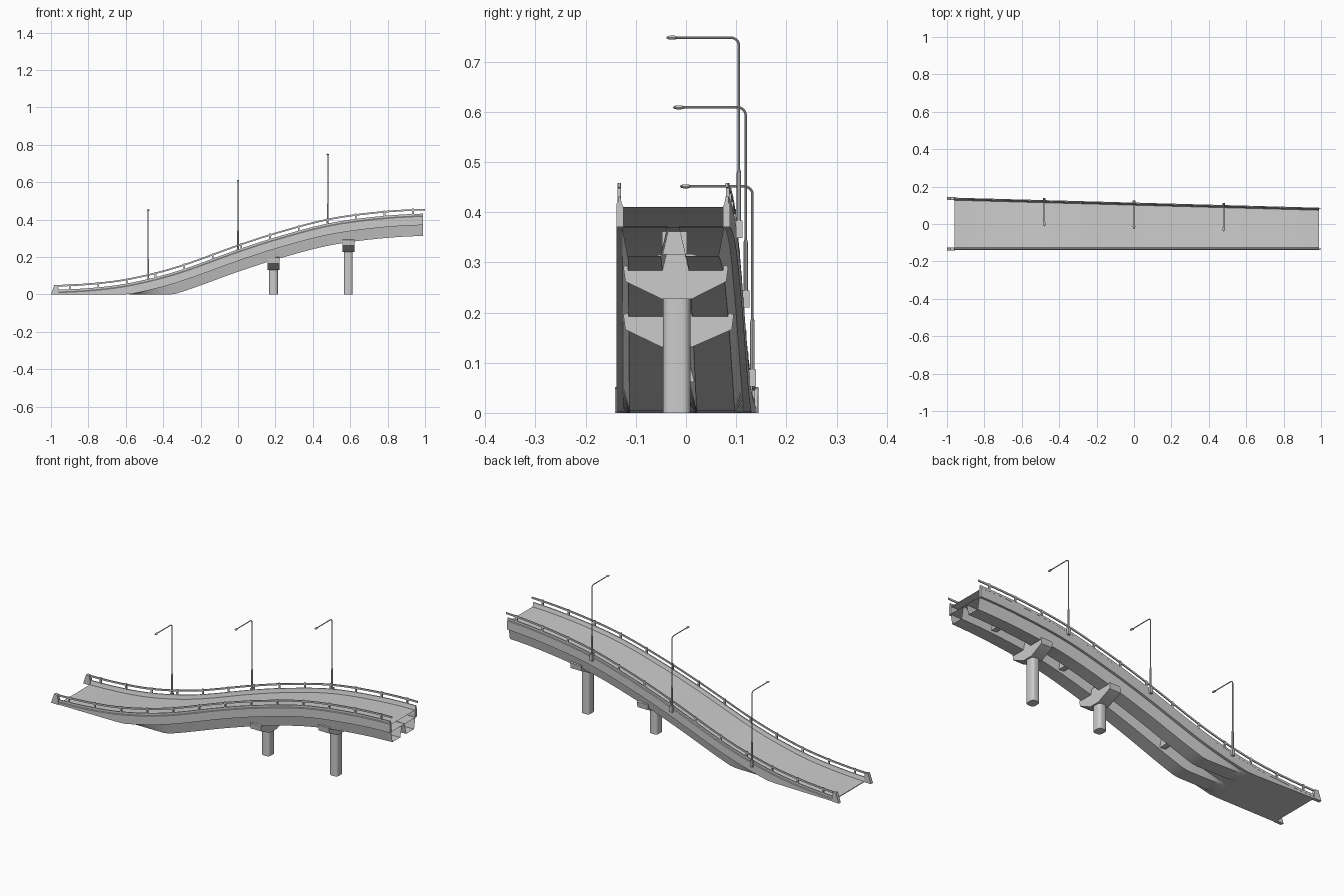
import bpy, bmesh, math
from mathutils import Vector

if "Cube" in bpy.data.objects:
    bpy.data.objects.remove(bpy.data.objects["Cube"])

# Road height along the ramp (smooth S-curve through a few points)
PTS = [(-1, .003), (-.78, .014), (-.58, .04), (-.33, .102), (0, .219), (.2, .284),
       (.48, .358), (.75, .396), (1.0, .411)]


def deck_z(x):
    n = len(PTS)
    slope = [(PTS[min(i + 1, n - 1)][1] - PTS[max(i - 1, 0)][1]) /
             (PTS[min(i + 1, n - 1)][0] - PTS[max(i - 1, 0)][0]) for i in range(n)]
    slope[0], slope[-1] = .02, .02
    i = max(0, min(n - 2, sum(p[0] <= x for p in PTS) - 1))
    (x0, z0), (x1, z1) = PTS[i], PTS[i + 1]
    h = x1 - x0
    t = (x - x0) / h
    return ((2*t**3 - 3*t*t + 1) * z0 + (t**3 - 2*t*t + t) * h * slope[i]
            + (3*t*t - 2*t**3) * z1 + (t**3 - t*t) * h * slope[i + 1])


# Front edge is straight, back edge tapers inward
def edge(side, x, inset=0):
    return -.139 + inset if side < 0 else .1145 - .0275 * x - inset


def across(x, t):
    return edge(-1, x) * (1 - t) + edge(1, x) * t


def stations(a, b, n=40):
    return [a + (b - a) * i / n for i in range(n + 1)]


def finish(bm, name, smooth=True):
    bmesh.ops.recalc_face_normals(bm, faces=bm.faces)
    me = bpy.data.meshes.new(name)
    bm.to_mesh(me)
    bm.free()
    ob = bpy.data.objects.new(name, me)
    bpy.context.collection.objects.link(ob)
    if smooth:
        bpy.ops.object.select_all(action='DESELECT')
        ob.select_set(True)
        bpy.context.view_layer.objects.active = ob
        bpy.ops.object.shade_smooth_by_angle(angle=math.radians(30))
    return ob


# Join rings of points into a tube
def loft(name, rings, cap_start=True, cap_end=True):
    bm = bmesh.new()
    vs = [[bm.verts.new(p) for p in r] for r in rings]
    n = len(vs[0])
    for a, b in zip(vs, vs[1:]):
        for i in range(n):
            j = (i + 1) % n
            bm.faces.new((a[i], a[j], b[j], b[i]))
    if cap_start:
        bm.faces.new(vs[0])
    if cap_end:
        bm.faces.new(vs[-1])
    return finish(bm, name)


def sweep(name, section, xs, **kw):
    return loft(name, [[(x, y, max(0, z)) for y, z in section(x)] for x in xs], **kw)


def box(name, x, y, z, sx, sy, sz):
    r = [(x - sx/2, y - sy/2), (x + sx/2, y - sy/2), (x + sx/2, y + sy/2), (x - sx/2, y + sy/2)]
    return loft(name, [[(a, b, z - sz/2) for a, b in r], [(a, b, z + sz/2) for a, b in r]])


# Round tube along a path lying in a yz plane
def tube(name, x, path, radii, n=10):
    rings = []
    for i, (y, z) in enumerate(path):
        a, b = path[max(i - 1, 0)], path[min(i + 1, len(path) - 1)]
        t = Vector((0, b[0] - a[0], b[1] - a[1])).normalized()
        u, c = Vector((1, 0, 0)), Vector((x, y, z))
        v = t.cross(u)
        rings.append([c + radii[i] * (u * math.cos(k * 2*math.pi/n) + v * math.sin(k * 2*math.pi/n))
                      for k in range(n)])
    return loft(name, rings)


# Road slab
xs = stations(-.96, .99)
sweep("road_slab", lambda x: [(edge(-1, x, .012), deck_z(x)), (edge(1, x, .012), deck_z(x)),
                              (edge(1, x, .012), deck_z(x) - .04), (edge(-1, x, .012), deck_z(x) - .04)],
      xs, cap_end=False)

# Two box girders, flat on the ground where they meet it
gx = stations(-.58, -.33, 8) + stations(-.33, .99, 32)[1:]
for label, flip in (("front", False), ("back", True)):
    def girder(x, flip=flip):
        prof = [(.05, -.038), (.10, -.098), (.39, -.098), (.45, -.038)]
        return [(across(x, 1 - t if flip else t), deck_z(x) + d) for t, d in prof]
    sweep(label + "_girder", girder, gx, cap_end=False)

# Cross beams between the girders
for x in (-.2, .4, .8):
    box("cross_beam", x, across(x, .5), deck_z(x) - .06, .03, .05, .05)

# Piers: hammerhead cap and rounded column
for x in (.19, .59):
    d = deck_z(x)
    yc = -.0185
    yl, yr = edge(-1, x, .014), edge(1, x, .014)
    prof = [(yl, -.085), (yl + .004, -.115), (yc - .03, -.15), (yc + .03, -.15),
            (yr - .004, -.115), (yr, -.085), (yc + .03, -.06), (yc - .03, -.06)]
    cap = loft("pier_cap", [[(x + s * .032, y, d + dz) for y, dz in prof] for s in (-1, 1)])
    ring = []
    for k in range(4):
        for j in range(5):
            a = math.pi/2 * (k + j / 4)
            cx, cy = ((1, 1), (-1, 1), (-1, -1), (1, -1))[k]
            ring.append((x + cx * .008 + .0155 * math.cos(a), yc + cy * .0115 + .0155 * math.sin(a)))
    loft("pier_column", [[(a, b, 0) for a, b in ring], [(a, b, d - .148) for a, b in ring]])

# Parapets, handrails, posts and end blocks on both sides
PARAPET = [(0, -.04), (0, .006), (.003, .009), (.003, .021), (.008, .021), (.011, .006),
           (.014, 0), (.014, -.04)]
RAIL = [(.003, .038), (.003, .047), (.008, .047), (.008, .038)]
for label, s in (("front", -1), ("back", 1)):
    def section(prof, s=s):
        return lambda x: [(edge(s, x, i), deck_z(x) + d) for i, d in prof]
    sweep(label + "_parapet", section(PARAPET), xs)
    sweep(label + "_handrail", section(RAIL), stations(-.97, 1.0))
    for i in range(13):
        x = -.9 + i * .153
        box(label + "_rail_post", x, edge(s, x, .0055), deck_z(x) + .033, .009, .007, .032)
    side = [(-1, 0), (-.982, .052), (-.962, .048), (-.958, 0)]
    loft(label + "_end_block", [[(x, edge(s, x, i), z) for x, z in side] for i in (-.003, .014)])

# Street lamps on the back edge
for x in (-.48, 0, .48):
    d, y = deck_z(x), .119 - .028 * x
    box("lamp_base", x, y, d + .008, .014, .015, .034)
    tube("lamp_lower_pole", x, [(y, d + .02), (y, d + .12), (y, d + .127)], [.0048, .0048, .003])
    bend = [(y - .016 + .016 * math.cos(a), d + .374 + .016 * math.sin(a))
            for a in (math.pi/2 * k / 6 for k in range(7))]
    path = [(y, d + .125)] + bend + [(y - .128, d + .39)]
    tube("lamp_arm", x, path, [.0026] * len(path))
    bm = bmesh.new()
    bmesh.ops.create_uvsphere(bm, u_segments=14, v_segments=8, radius=1)
    for v in bm.verts:
        v.co = Vector((x + v.co.x * .007, y - .133 + v.co.y * .012, d + .39 + v.co.z * .0042))
    finish(bm, "lamp_head")
